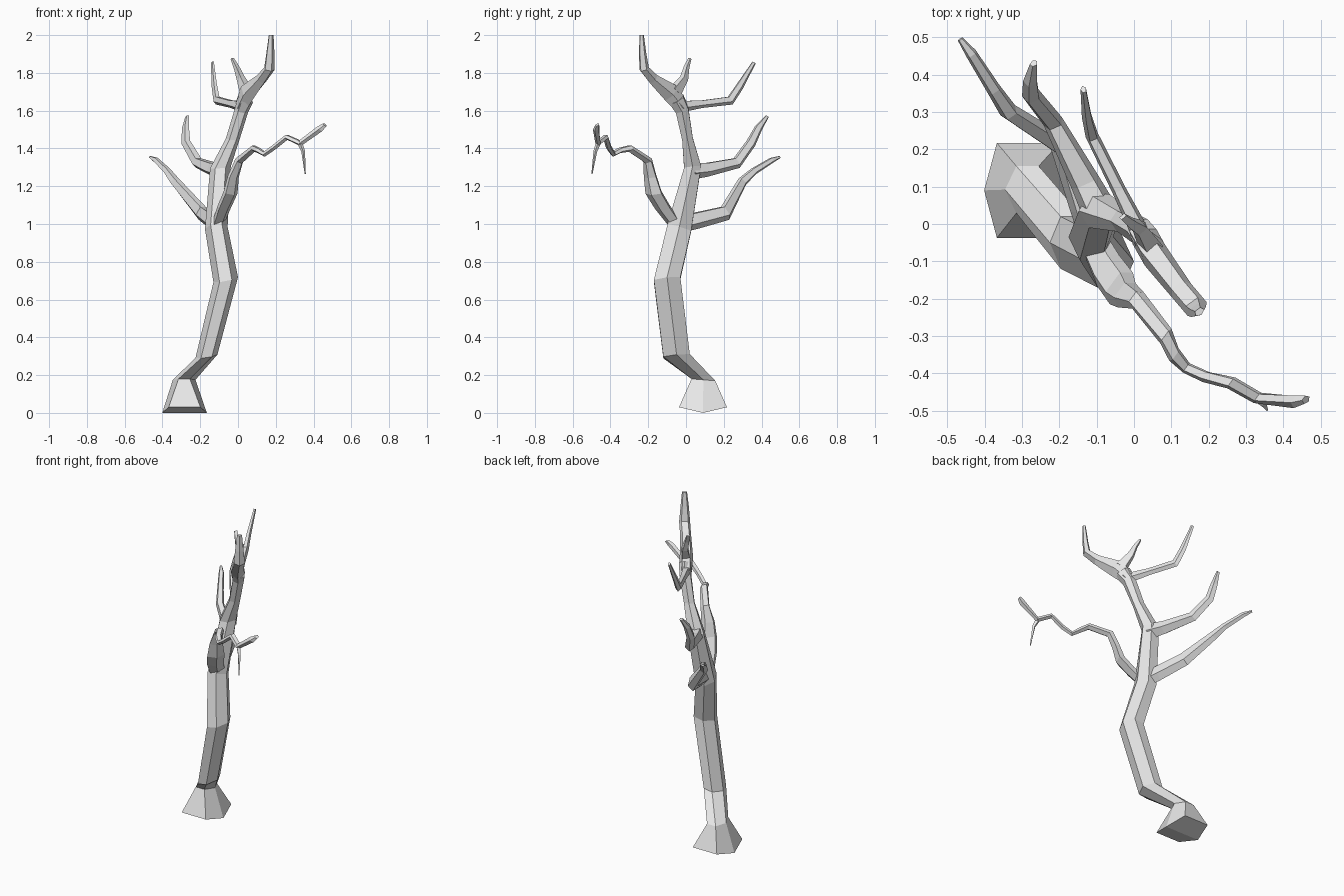
import bpy
import bmesh
from math import cos, sin, tau
from mathutils import Vector

default_cube = bpy.data.objects.get("Cube")
if default_cube:
    bpy.data.objects.remove(default_cube, do_unlink=True)

bark = bpy.data.materials.new("pale grey bark")
bark.use_nodes = True
bark_colour = (0.8, 0.8, 0.8, 1)
bark.diffuse_color = bark_colour
bark.node_tree.nodes["Principled BSDF"].inputs["Base Color"].default_value = bark_colour


def finish(bm, name):
    """Turn the mesh into a flat shaded object made of bark."""
    bmesh.ops.recalc_face_normals(bm, faces=bm.faces[:])
    mesh = bpy.data.meshes.new(name)
    bm.to_mesh(mesh)
    bm.free()
    mesh.materials.append(bark)
    part = bpy.data.objects.new(name, mesh)
    bpy.context.scene.collection.objects.link(part)


def bridge(bm, lower, upper):
    """Join two rings of equal size with quads."""
    count = len(lower)
    for i in range(count):
        j = (i + 1) % count
        bm.faces.new((lower[i], lower[j], upper[j], upper[i]))


def make_trunk(name, sections, sides=6):
    """Stack level hexagons: centre x, y, z, half width, half depth, tilt in x, tilt in y."""
    bm = bmesh.new()
    rings = []
    for x, y, z, wide, deep, tilt_x, tilt_y in sections:
        ring = []
        for k in range(sides):
            dx = wide * cos(tau * k / sides)
            dy = deep * sin(tau * k / sides) / sin(tau / sides)
            ring.append(bm.verts.new((x + dx, y + dy, z + tilt_x * dx + tilt_y * dy)))
        rings.append(ring)
    for lower, upper in zip(rings, rings[1:]):
        bridge(bm, lower, upper)
    # the foot is folded along a ridge, so its underside is two quads
    foot = rings[0]
    for vert in foot:
        if abs(vert.co.y - sections[0][1]) > 0.01:
            vert.co.z += 0.03
            vert.co.x += 0.025 if vert.co.x > sections[0][0] else -0.025
    bm.faces.new(foot[:4])
    bm.faces.new(foot[3:] + foot[:1])
    bm.faces.new(rings[-1])
    finish(bm, name)


def make_branch(name, sections, sides=5):
    """Sweep a tapering ring along points: x, y, z, half thickness across, half thickness up."""
    bm = bmesh.new()
    points = [Vector(s[:3]) for s in sections]
    heading = points[-1] - points[0]
    side = Vector((-heading.y, heading.x, 0)).normalized()
    rings = []
    for i, section in enumerate(sections):
        before = points[max(i - 1, 0)]
        after = points[min(i + 1, len(points) - 1)]
        arrive = (points[i] - before).normalized()
        leave = (after - points[i]).normalized()
        up = (arrive + leave).cross(side).normalized()
        across, high = section[3:]
        ring = []
        for k in range(sides):
            angle = tau * (k + 0.5) / sides
            offset = side * across * sin(angle) + up * high * cos(angle)
            ring.append(bm.verts.new(points[i] + offset))
        rings.append(ring)
    for lower, upper in zip(rings, rings[1:]):
        bridge(bm, lower, upper)
    bm.faces.new(rings[0])
    bm.faces.new(rings[-1])
    finish(bm, name)


# Crooked trunk with a flared foot
make_trunk("trunk", [
    (-.283, .09, 0, .118, .127, 0, 0),
    (-.285, .092, .175, .06, .063, 0, -.08),
    (-.167, -.05, .3, .058, .07, .15, .1),
    (-.065, -.1, .705, .065, .07, .2, .1),
    (-.115, -.035, .98, .06, .062, .1, -.3),
    (-.093, .035, 1.3, .055, .045, .1, .1),
    (-.028, .008, 1.45, .036, .028, -.1, .2),
    (.018, -.02, 1.6, .036, .033, -.2, .3),
    (.04, -.05, 1.66, .04, .036, -.4, .5),
])

# Crown: tall fork and short spur
make_branch("tall_top_branch", [
    (.02, -.025, 1.62, .038, .04),
    (.053, -.08, 1.695, .04, .055),
    (.125, -.175, 1.768, .033, .03),
    (.165, -.222, 1.82, .033, .024),
    (.17, -.23, 1.9, .026, .017),
    (.175, -.235, 2, .015, .01),
])
make_branch("short_top_spur", [
    (.045, -.06, 1.7, .035, .04),
    (.015, -.01, 1.77, .022, .024),
    (-.008, .003, 1.83, .017, .014),
    (-.03, .02, 1.875, .012, .007),
], sides=4)

# Branches sweeping towards the back
make_branch("upper_back_branch", [
    (.015, -.02, 1.625, .026, .032),
    (-.04, .09, 1.637, .02, .022),
    (-.112, .235, 1.655, .018, .026),
    (-.125, .285, 1.73, .014, .022),
    (-.135, .36, 1.855, .008, .011),
])
make_branch("middle_back_branch", [
    (-.09, .03, 1.285, .05, .05),
    (-.13, .11, 1.29, .042, .04),
    (-.215, .27, 1.325, .028, .032),
    (-.275, .345, 1.43, .025, .028),
    (-.277, .385, 1.51, .02, .022),
    (-.268, .43, 1.57, .011, .01),
])
make_branch("lower_back_branch", [
    (-.11, -.03, 1, .04, .045),
    (-.14, .05, 1.02, .036, .048),
    (-.195, .21, 1.06, .03, .044),
    (-.335, .3, 1.225, .025, .028),
    (-.375, .36, 1.28, .02, .02),
    (-.435, .455, 1.338, .016, .016),
    (-.465, .495, 1.354, .008, .007),
])

# Long twisting branch towards the front, with a hanging twig
make_branch("long_front_branch", [
    (-.11, -.05, .99, .045, .025),
    (-.075, -.12, 1.085, .053, .026),
    (-.04, -.168, 1.165, .055, .028),
    (-.025, -.187, 1.25, .042, .023),
    (.007, -.202, 1.335, .028, .022),
    (.085, -.3, 1.4, .026, .018),
    (.108, -.35, 1.39, .022, .015),
    (.14, -.385, 1.37, .016, .014),
    (.19, -.408, 1.405, .017, .014),
    (.26, -.425, 1.46, .019, .015),
    (.33, -.465, 1.428, .018, .016),
    (.435, -.475, 1.505, .02, .019),
    (.46, -.47, 1.525, .013, .012),
])
make_branch("hanging_twig", [
    (.325, -.462, 1.435, .014, .014),
    (.345, -.48, 1.385, .01, .01),
    (.356, -.498, 1.265, .003, .003),
], sides=4)
